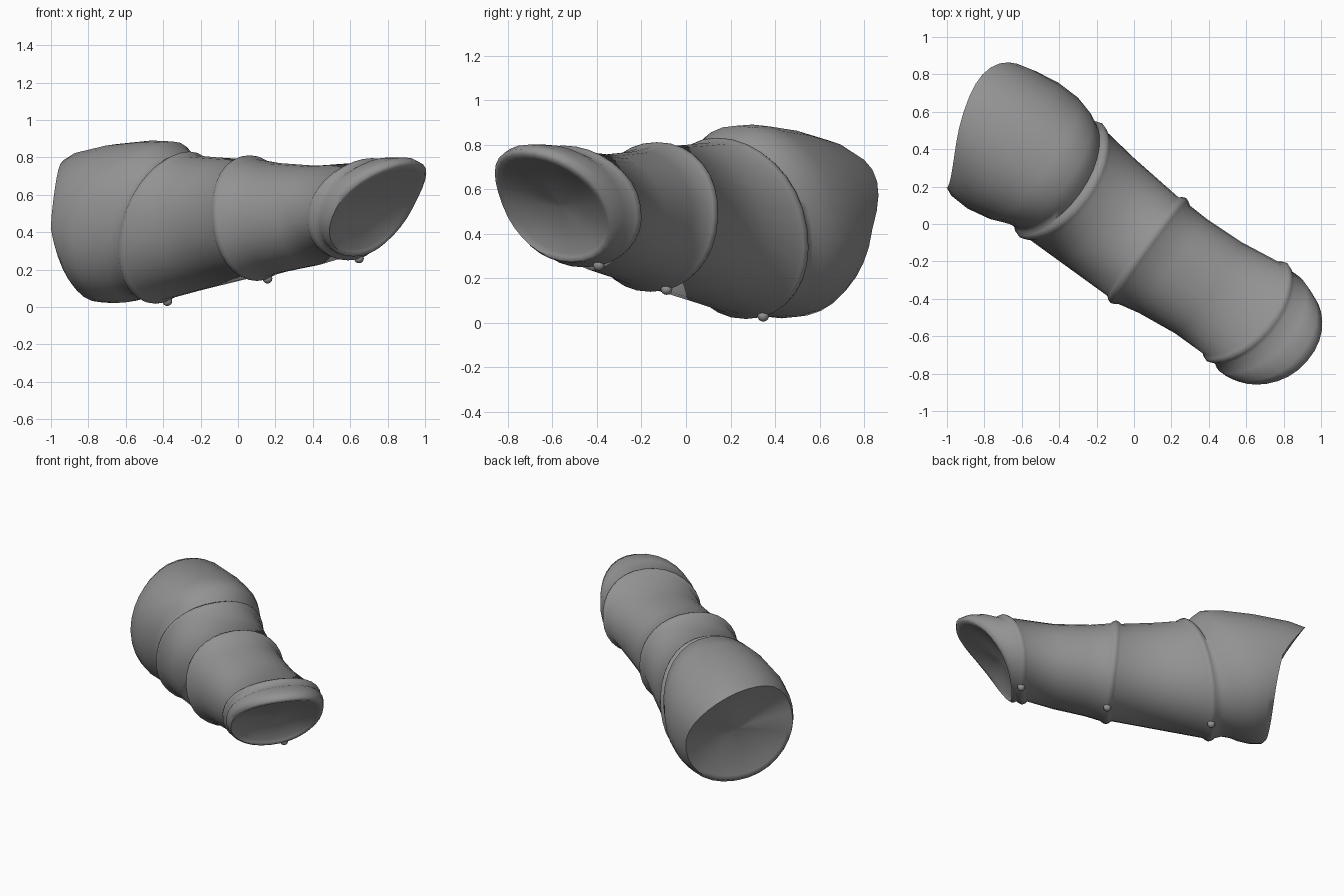
import bpy, bmesh, math
from mathutils import Vector

if "Cube" in bpy.data.objects:
    bpy.data.objects.remove(bpy.data.objects["Cube"])

D = Vector((0.81, -0.586, 0))      # long axis of the sleeve, towards the wrist
N = Vector((0.586, 0.81, 0))       # sideways axis
SIDES = 32

grey = bpy.data.materials.new("grey")
grey.diffuse_color = (0.29, 0.29, 0.29, 1)
grey.use_nodes = True
grey.node_tree.nodes["Principled BSDF"].inputs["Base Color"].default_value = grey.diffuse_color


def point(st, a, grow=0.0):
    """Point on a slanted oval section: s top/mid/bottom, skew, twist, t range, z range."""
    top, mid, bot, skew, twist, t0, t1, z0, z1 = st
    c, u = math.cos(a), math.sin(a)
    s = mid + (top - bot) / 2 * u + ((top + bot) / 2 - mid) * u * u
    s += skew * c + twist * c * max(u, 0)
    c2 = math.copysign(abs(c) ** 0.93, c)
    u2 = math.copysign(abs(u) ** 0.93, u)
    t = (t0 + t1) / 2 + ((t1 - t0) / 2 + grow) * c2
    z = (z0 + z1) / 2 + ((z1 - z0) / 2 + grow) * u2
    return D * s + N * t + Vector((0, 0, z))


def shifted(st, ds):
    return tuple(v + ds if i < 3 else v for i, v in enumerate(st))


def finish(bm, name):
    bmesh.ops.recalc_face_normals(bm, faces=bm.faces)
    me = bpy.data.meshes.new(name)
    bm.to_mesh(me)
    bm.free()
    ob = bpy.data.objects.new(name, me)
    bpy.context.collection.objects.link(ob)
    me.materials.append(grey)
    bpy.ops.object.select_all(action='DESELECT')
    bpy.context.view_layer.objects.active = ob
    ob.select_set(True)
    bpy.ops.object.shade_smooth_by_angle(angle=math.radians(70))
    return ob


def loft(name, rows, rear_depth, front_depth):
    """Skin (station, grow) rings into a tube whose ends are hollowed bowls."""
    pts = [[point(st, 2 * math.pi * i / SIDES, g) for i in range(SIDES)] for st, g in rows]

    def bowl(rim, depth):
        mid = sum(rim, Vector()) / SIDES
        return [[mid + (p - mid) * f + D * depth * (1 - f * f) for p in rim]
                for f in (0.93, 0.75, 0.55, 0.3, 0.05)]

    pts = bowl(pts[0], rear_depth)[::-1] + pts + bowl(pts[-1], -front_depth)
    bm = bmesh.new()
    rings = [[bm.verts.new(p) for p in ring] for ring in pts]
    for a, b in zip(rings, rings[1:]):
        for i in range(SIDES):
            j = (i + 1) % SIDES
            bm.faces.new((a[i], a[j], b[j], b[i]))
    bm.faces.new(rings[0])
    bm.faces.new(rings[-1])
    return finish(bm, name)


# Bands: upper, middle, wrist
bands = [(-0.29, -0.45, -0.51, 0, 0, -0.395, 0.315, 0.038, 0.81),
         (0.13, 0.15, 0.18, 0, 0, -0.395, 0.255, 0.16, 0.79),
         (0.91, 0.77, 0.75, 0.02, 0, -0.345, 0.29, 0.27, 0.775)]


def ridge(st):
    return [(shifted(st, ds), g) for ds, g in
            ((-0.04, 0), (-0.024, 0.014), (-0.004, 0.021), (0.014, 0.014), (0.035, 0))]


# Sleeve: flared elbow cuff, tapering tube with bands, slanted wrist opening
rows = [(st, 0) for st in (
    (-1.09, -0.945, -0.90, -0.02, -0.12, -0.43, 0.335, 0.05, 0.79),
    (-1.00, -0.89, -0.87, -0.01, -0.08, -0.45, 0.355, 0.025, 0.83),
    (-0.78, -0.77, -0.79, 0, 0, -0.455, 0.375, 0.02, 0.87),
    (-0.55, -0.64, -0.72, 0, 0, -0.43, 0.372, 0.025, 0.89),
    (-0.42, -0.56, -0.67, 0, 0, -0.395, 0.35, 0.035, 0.885),
    (-0.36, -0.51, -0.60, 0, 0, -0.385, 0.325, 0.048, 0.84))]
rows += ridge(bands[0])
rows += [((-0.10, -0.20, -0.25, 0, 0, -0.395, 0.285, 0.085, 0.80), 0)]
rows += ridge(bands[1])
rows += [((0.30, 0.30, 0.32, 0, 0, -0.37, 0.25, 0.185, 0.77), 0),
         ((0.55, 0.52, 0.52, 0, 0, -0.345, 0.258, 0.22, 0.755), 0)]
rows += ridge(bands[2])
rows += [((1.03, 0.86, 0.79, 0.03, 0, -0.37, 0.29, 0.27, 0.80), 0),
         ((1.13, 0.91, 0.80, 0.03, 0, -0.37, 0.27, 0.27, 0.80), 0),
         ((1.18, 0.94, 0.81, 0.03, 0, -0.36, 0.255, 0.28, 0.78), 0),
         ((1.18, 0.935, 0.805, 0.03, 0, -0.34, 0.235, 0.295, 0.755), 0)]
loft("sleeve", rows, 0.07, 0.08)

# Small round studs under each band
for label, st in zip(("upper", "middle", "wrist"), bands):
    bm = bmesh.new()
    bmesh.ops.create_uvsphere(bm, u_segments=12, v_segments=8, radius=0.026)
    bmesh.ops.translate(bm, verts=bm.verts, vec=point(st, math.radians(-76), 0.018))
    finish(bm, label + "_stud")
